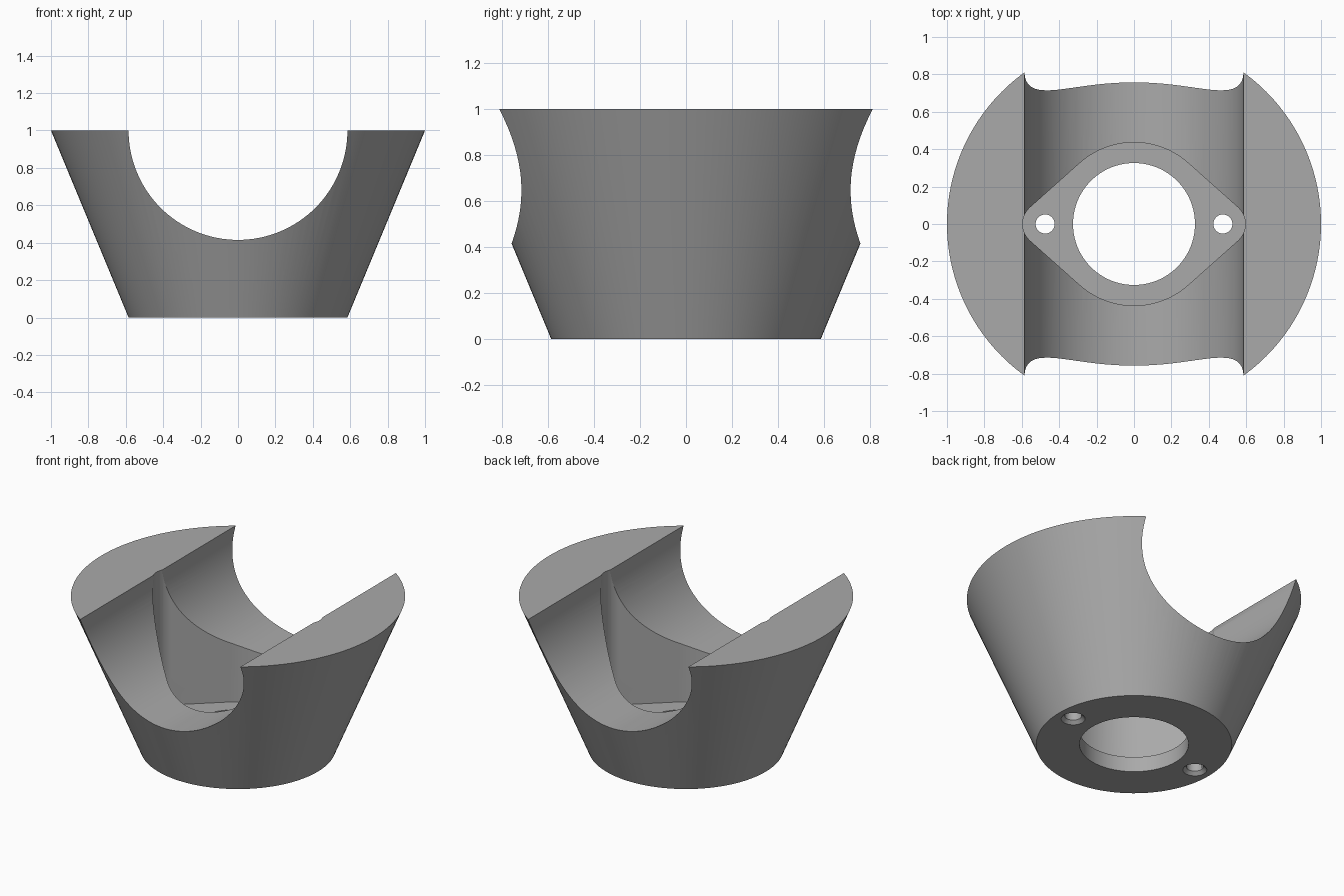
import bpy
import bmesh
import math
from mathutils import Matrix

cube = bpy.data.objects.get("Cube")
if cube:
    bpy.data.objects.remove(cube)

SEGMENTS = 128
FLOOR = 0.1          # thickness of the base plate
SCREW_X = 0.475      # screw hole offset

grey = bpy.data.materials.new("plain grey")
grey.use_nodes = True
colour = (0.4, 0.4, 0.4, 1)
grey.diffuse_color = colour
grey.node_tree.nodes["Principled BSDF"].inputs["Base Color"].default_value = colour


def finish(name, bm):
    bmesh.ops.recalc_face_normals(bm, faces=bm.faces)
    mesh = bpy.data.meshes.new(name)
    bm.to_mesh(mesh)
    bm.free()
    mesh.materials.append(grey)
    obj = bpy.data.objects.new(name, mesh)
    bpy.context.collection.objects.link(obj)
    return obj


def frustum(name, r_low, r_high, z_low, z_high, x=0, segments=SEGMENTS):
    bm = bmesh.new()
    bmesh.ops.create_cone(
        bm, cap_ends=True, segments=segments, radius1=r_low, radius2=r_high,
        depth=z_high - z_low,
        matrix=Matrix.Translation((x, 0, (z_low + z_high) / 2)))
    return finish(name, bm)


def arc(x, radius, start, end, steps):
    angles = [start + (end - start) * i / steps for i in range(steps + 1)]
    return [(x + radius * math.cos(a), radius * math.sin(a)) for a in angles]


def pocket(name, r_mid, r_tip):
    """Flange outline: a central circle tangent to two small end circles."""
    t = math.acos((r_mid - r_tip) / SCREW_X)
    outline = (arc(SCREW_X, r_tip, -t, t, 24)
               + arc(0, r_mid, t, math.pi - t, 32)
               + arc(-SCREW_X, r_tip, math.pi - t, math.pi + t, 24)
               + arc(0, r_mid, math.pi + t, 2 * math.pi - t, 32))
    bm = bmesh.new()
    face = bm.faces.new([bm.verts.new((x, y, FLOOR)) for x, y in outline])
    top = bmesh.ops.extrude_face_region(bm, geom=[face])["geom"]
    bmesh.ops.translate(bm, vec=(0, 0, 1.5),
                        verts=[v for v in top if isinstance(v, bmesh.types.BMVert)])
    return finish(name, bm)


# Tapered body
body = frustum("tapered_holder", 0.585, 1.0, 0, 1)

# Round channel running front to back
channel = frustum("channel_cutter", 0.585, 0.585, -1.5, 1.5)
channel.data.transform(Matrix.Translation((0, 0, 1)) @ Matrix.Rotation(math.pi / 2, 4, "X"))

# Flange pocket, centre bore and screw holes with chamfered mouths
cutters = [channel,
           pocket("pocket_cutter", 0.436, 0.12),
           frustum("bore_cutter", 0.326, 0.326, -0.2, 0.3)]
for side in (-1, 1):
    x = side * SCREW_X
    cutters.append(frustum("screw_cutter", 0.051, 0.051, -0.2, 0.3, x, 32))
    cutters.append(frustum("chamfer_cutter", 0.092, 0.051, -0.02, 0.021, x, 32))

bpy.context.view_layer.objects.active = body
for cutter in cutters:
    cutter.hide_render = True
    cut = body.modifiers.new("cut", "BOOLEAN")
    cut.operation = "DIFFERENCE"
    cut.solver = "EXACT"
    cut.object = cutter
    bpy.ops.object.modifier_apply(modifier=cut.name)
    bpy.data.objects.remove(cutter)

# Smooth curved walls, crisp rims
bpy.ops.object.select_all(action="DESELECT")
body.select_set(True)
bpy.ops.object.shade_smooth_by_angle(angle=math.radians(25))
